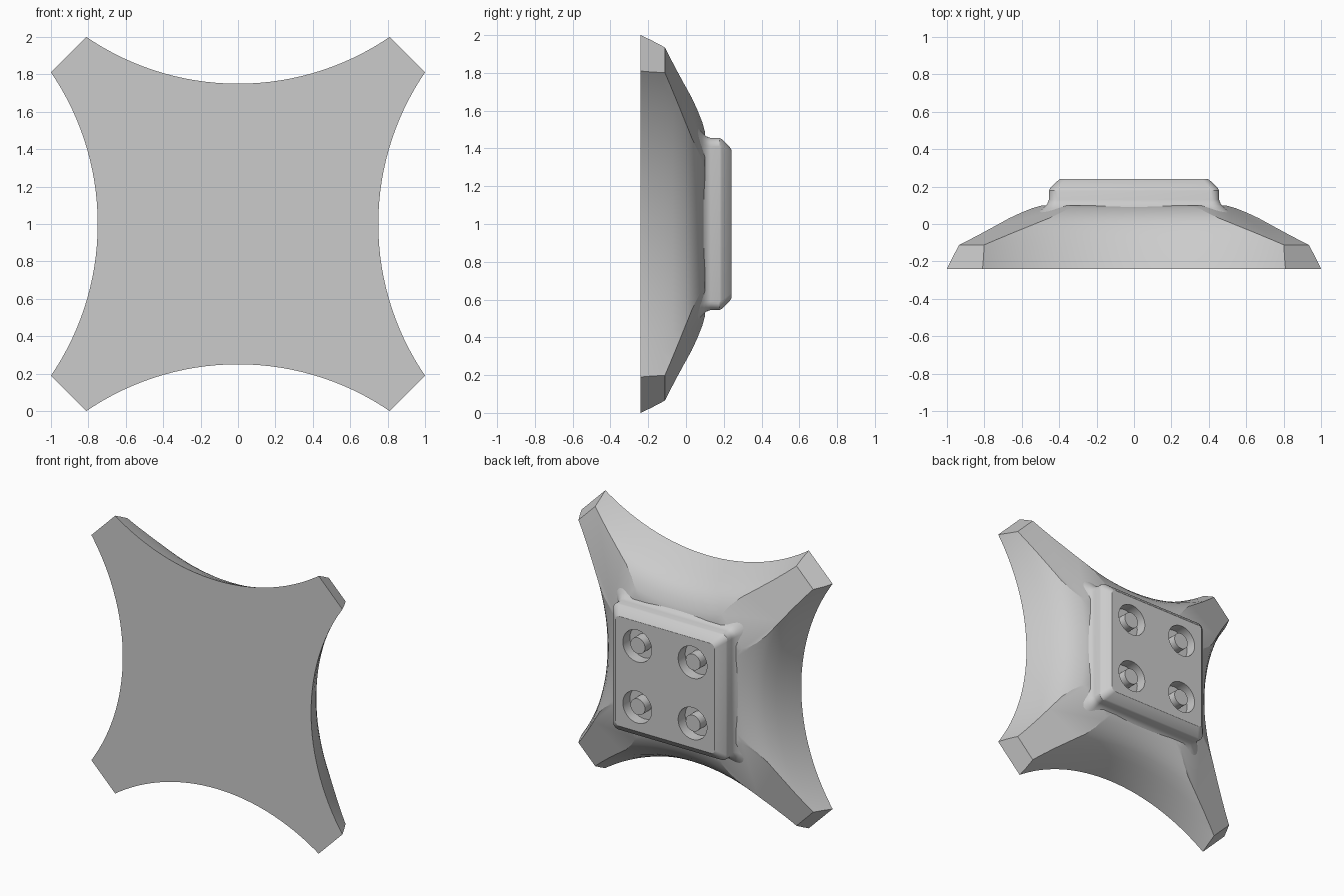
import bpy
import bmesh
import math
from mathutils import Vector, Matrix

cube = bpy.data.objects.get("Cube")
if cube:
    bpy.data.objects.remove(cube, do_unlink=True)

grey = bpy.data.materials.new("light_grey")
grey.use_nodes = True
COLOUR = (0.6, 0.6, 0.6, 1)
grey.diffuse_color = COLOUR
grey.node_tree.nodes["Principled BSDF"].inputs["Base Color"].default_value = COLOUR

FRONT = -0.24
BACK = 0.24
RADIUS = 1.44      # radius of the scooped sides
MIDDLE = 0.75      # half width at the middle of a side


def add_object(name, bm):
    bmesh.ops.recalc_face_normals(bm, faces=bm.faces)
    mesh = bpy.data.meshes.new(name)
    bm.to_mesh(mesh)
    bm.free()
    mesh.materials.append(grey)
    obj = bpy.data.objects.new(name, mesh)
    bpy.context.collection.objects.link(obj)
    return obj


def smooth(obj, degrees=28):
    bpy.ops.object.select_all(action='DESELECT')
    obj.select_set(True)
    bpy.context.view_layer.objects.active = obj
    bpy.ops.object.shade_smooth_by_angle(angle=math.radians(degrees))


def loft(rings):
    """Closed solid through rings of equal point count."""
    bm = bmesh.new()
    loops = [[bm.verts.new(p) for p in ring] for ring in rings]
    for a, b in zip(loops, loops[1:]):
        for i in range(len(a)):
            j = (i + 1) % len(a)
            bm.faces.new((a[i], a[j], b[j], b[i]))
    bm.faces.new(loops[0])
    bm.faces.new(loops[-1])
    return bm


def four_sided(side, y):
    """Repeat one side's points around the centre axis."""
    ring = []
    for _ in range(4):
        ring += [Vector((x, y, z + 1)) for x, z in side]
        side = [(-z, x) for x, z in side]
    return ring


def scooped_ring(y, inset, steps=32):
    centre = MIDDLE + RADIUS - inset
    reach = 0.9
    disc = 2 * RADIUS ** 2 - centre ** 2
    if disc > 0:
        reach = min(reach, (centre - math.sqrt(disc)) / 2 - 0.004)
    xs = [reach * (1 - 2 * i / steps) for i in range(steps + 1)]
    return four_sided([(x, centre - math.sqrt(RADIUS ** 2 - x * x)) for x in xs], y)


def rounded_ring(y, half, radius, steps=6):
    c = half - radius
    angles = [math.pi / 2 * i / steps for i in range(steps + 1)]
    return four_sided([(c + radius * math.cos(a), c + radius * math.sin(a))
                       for a in angles], y)


def cylinder(bm, x, z, radius, y0, y1, segments=32):
    place = Matrix.Translation((x, (y0 + y1) / 2, z)) @ Matrix.Rotation(math.pi / 2, 4, 'X')
    bmesh.ops.create_cone(bm, cap_ends=True, segments=segments, radius1=radius,
                          radius2=radius, depth=y1 - y0, matrix=place)


# Base: scooped walls leaning inwards, with sloped arms and cut arm ends
walls = [(FRONT, 0), (-0.18, 0.025), (-0.12, 0.055), (-0.07, 0.08), (-0.03, 0.105),
         (0.0, 0.128), (0.03, 0.155), (0.06, 0.2), (0.085, 0.25), (0.1, 0.3)]
bm = loft([scooped_ring(y, d) for y, d in walls])
# Cuts given as (distance along the diagonal, y) at two points
cuts = [((1.28, FRONT), (1.228, -0.112)), ((1.228, -0.112), (0.72, 0.055))]
for sx in (-1, 1):
    for sz in (-1, 1):
        out = Vector((sx, 0, sz)).normalized()
        for (s0, y0), (s1, y1) in cuts:
            point = Vector((0, y0, 1)) + out * s0
            normal = out * (y1 - y0) + Vector((0, s0 - s1, 0))
            cut = bmesh.ops.bisect_plane(
                bm, geom=bm.verts[:] + bm.edges[:] + bm.faces[:],
                plane_co=point, plane_no=normal, clear_outer=True)
            edges = [e for e in cut["geom_cut"]
                     if isinstance(e, bmesh.types.BMEdge) and e.is_boundary]
            bmesh.ops.holes_fill(bm, edges=edges, sides=0)
base = add_object("base", bm)
smooth(base, 18)

# Mounting block: flared foot, straight sides, chamfered back edge
profile = [(0.02, 0.58, 0.09), (0.055, 0.525, 0.08), (0.085, 0.485, 0.06),
           (0.105, 0.465, 0.05), (0.13, 0.455, 0.045), (0.178, 0.455, 0.045),
           (0.19, 0.449, 0.045), (0.23, 0.409, 0.035), (BACK, 0.395, 0.03)]
block = add_object("mounting_block", loft([rounded_ring(*p) for p in profile]))

# Four round sockets, each with a centre post
spots = [(x, 1 + z) for x in (-0.22, 0.22) for z in (-0.22, 0.22)]
FLOOR = 0.16
bm = bmesh.new()
for x, z in spots:
    cylinder(bm, x, z, 0.115, FLOOR, BACK + 0.1)
cutter = add_object("socket_cutter", bm)
cutter.hide_render = True
boolean = block.modifiers.new("sockets", 'BOOLEAN')
boolean.operation = 'DIFFERENCE'
boolean.solver = 'EXACT'
boolean.object = cutter
bpy.ops.object.select_all(action='DESELECT')
block.select_set(True)
bpy.context.view_layer.objects.active = block
bpy.ops.object.modifier_apply(modifier=boolean.name)
bpy.data.objects.remove(cutter, do_unlink=True)
smooth(block)

bm = bmesh.new()
for x, z in spots:
    cylinder(bm, x, z, 0.058, FLOOR - 0.02, BACK - 0.005)
smooth(add_object("socket_posts", bm))
